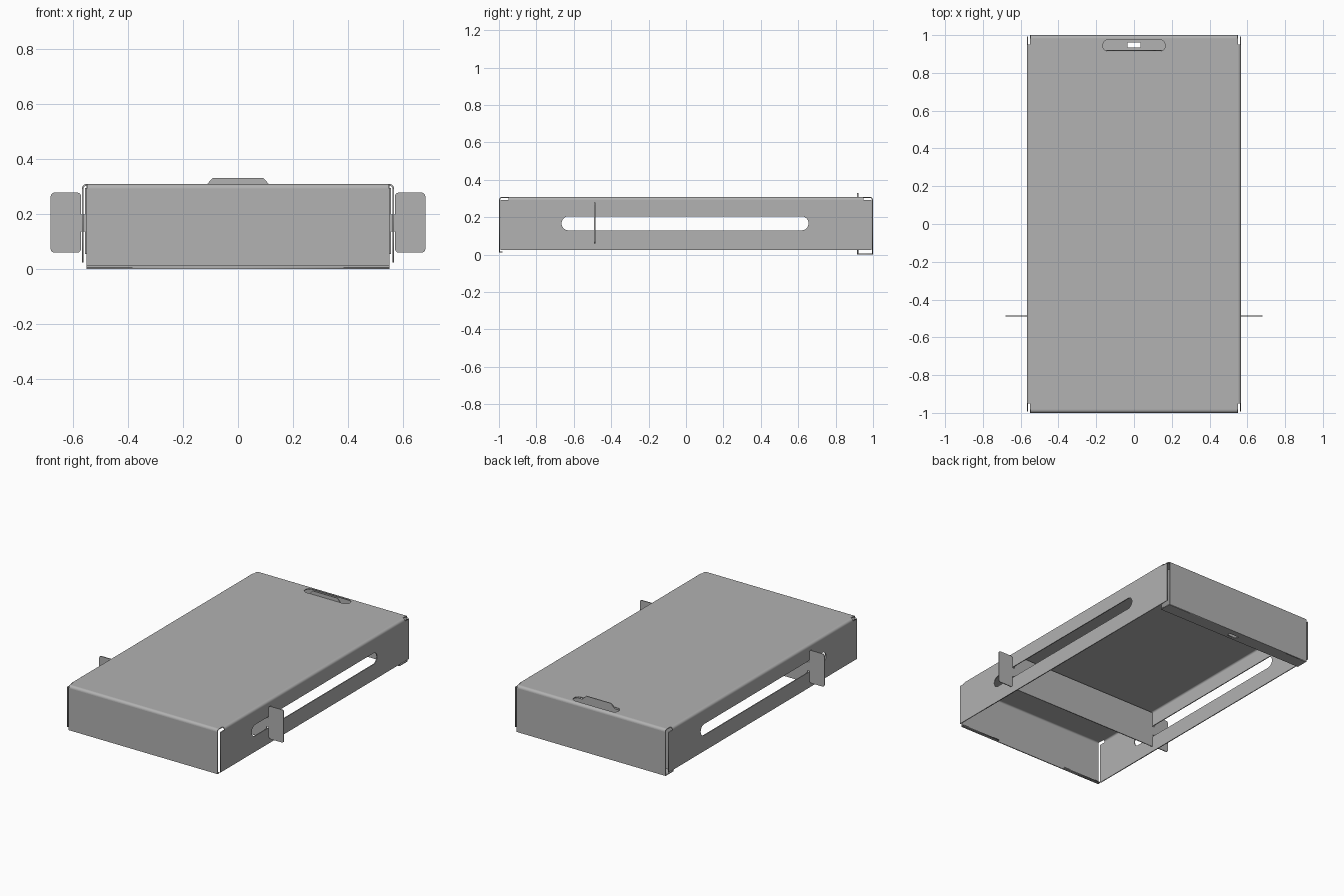
import bpy
from math import sin, cos, pi
from mathutils import Matrix, Vector

cube = bpy.data.objects.get("Cube")
if cube:
    bpy.data.objects.remove(cube, do_unlink=True)

steel = bpy.data.materials.new("sheet_grey")
steel.use_nodes = True
grey = (0.445, 0.445, 0.445, 1)
steel.diffuse_color = grey
steel.node_tree.nodes["Principled BSDF"].inputs["Base Color"].default_value = grey

T = 0.006              # sheet thickness
W, L, TOP = 0.567, 1.0, 0.309
R = 0.017              # bend radius

# Local (u, v, normal) directions of a sheet that faces each axis
FRAMES = {
    "x": ((0, 1, 0), (0, 0, 1), (1, 0, 0)),
    "y": ((1, 0, 0), (0, 0, 1), (0, -1, 0)),
    "z": ((1, 0, 0), (0, 1, 0), (0, 0, 1)),
}


def sheet(name, axis, centre, loops, depth=T):
    """Flat sheet cut from outline loops (inner loops are holes)."""
    cu = bpy.data.curves.new(name, "CURVE")
    cu.dimensions, cu.fill_mode, cu.extrude = "2D", "BOTH", depth / 2
    for loop in loops:
        s = cu.splines.new("POLY")
        s.points.add(len(loop) - 1)
        for p, (u, v) in zip(s.points, loop):
            p.co = (u, v, 0, 1)
        s.use_cyclic_u = True
    tmp = bpy.data.objects.new(name + "_outline", cu)
    bpy.context.collection.objects.link(tmp)
    dg = bpy.context.evaluated_depsgraph_get()
    me = bpy.data.meshes.new_from_object(tmp.evaluated_get(dg))
    bpy.data.objects.remove(tmp, do_unlink=True)
    m = Matrix([Vector(c) for c in FRAMES[axis]]).transposed().to_4x4()
    m.translation = Vector(FRAMES[axis][2]) * (-centre if axis == "y" else centre)
    me.transform(m)
    me.materials.clear()
    me.materials.append(steel)
    ob = bpy.data.objects.new(name, me)
    bpy.context.collection.objects.link(ob)
    return ob


def rect(u0, u1, v0, v1):
    return [(u0, v0), (u1, v0), (u1, v1), (u0, v1)]


def rounded(u0, u1, v0, v1, r, n=8):
    pts = []
    corners = [(u1 - r, v1 - r), (u0 + r, v1 - r), (u0 + r, v0 + r), (u1 - r, v0 + r)]
    for q, (cu, cv) in enumerate(corners):
        for i in range(n + 1):
            a = (q + i / n) * pi / 2
            pts.append((cu + r * cos(a), cv + r * sin(a)))
    return pts


def bend(name, axis, side, edge, half_length):
    """Quarter-round fold between the top and a wall."""
    arc = [(i / 6) * pi / 2 for i in range(7)]
    loop = [(side * (edge - R + r * cos(a)), TOP - R + r * sin(a))
            for r, seq in ((R, arc), (R - T, arc[::-1])) for a in seq]
    ob = sheet(name, axis, 0, [loop], 2 * half_length)
    bpy.context.view_layer.objects.active = ob
    ob.select_set(True)
    bpy.ops.object.shade_smooth_by_angle()
    ob.select_set(False)


# Top panel with the latch opening
sheet("top_panel", "z", TOP - T / 2,
      [rect(-W + R, W - R, -L + R, L - R), rounded(-0.165, 0.165, 0.912, 0.976, 0.031)])

# Slotted side walls with corner relief at the folds
for side, word in ((1, "left"), (-1, "right")):
    sheet(word + "_wall", "x", side * (W - T / 2),
          [rect(-0.993, 0.993, 0.025, TOP - R), rounded(-0.665, 0.655, 0.13, 0.205, 0.037)])
    bend(word + "_fold", "y", side, W, 0.95)

# Front and back walls
sheet("front_wall", "y", -L + T / 2, [rect(-0.55, 0.55, 0.012, TOP - R)])
sheet("back_wall", "y", L - T / 2, [rect(-0.55, 0.55, 0, TOP - R)])
bend("front_fold", "x", -1, L, 0.548)
bend("back_fold", "x", 1, L, 0.548)

# Small lips under the front wall
for side, word in ((1, "left"), (-1, "right")):
    a, b = sorted((side * 0.265, side * 0.55))
    sheet(word + "_front_lip", "z", 0.015, [rect(a, b, -L + T, -0.98)])

# Back channel: bottom lip and inner return that rises into the latch tab
sheet("back_lip", "z", T / 2,
      [rect(-0.55, 0.55, 0.915, L - T), rect(-0.035, 0.035, 0.935, 0.96)])
sheet("latch_plate", "y", 0.918,
      [[(-0.55, T), (0.55, T), (0.55, TOP - T), (0.118, TOP - T), (0.112, TOP),
        (0.092, 0.331), (-0.092, 0.331), (-0.112, TOP), (-0.118, TOP - T),
        (-0.55, TOP - T)]])

# Sliding divider: inner plate, necks through the slots, outer grip tabs
Y = -0.488
sheet("divider_plate", "y", Y, [rect(-0.555, 0.555, 0.055, 0.295)])
for side, word in ((1, "left"), (-1, "right")):
    a, b = sorted((side * 0.555, side * 0.58))
    sheet(word + "_divider_neck", "y", Y, [rect(a, b, 0.137, 0.198)])
    a, b = sorted((side * 0.57, side * 0.68))
    sheet(word + "_grip_tab", "y", Y, [rounded(a, b, 0.06, 0.278, 0.014)])
